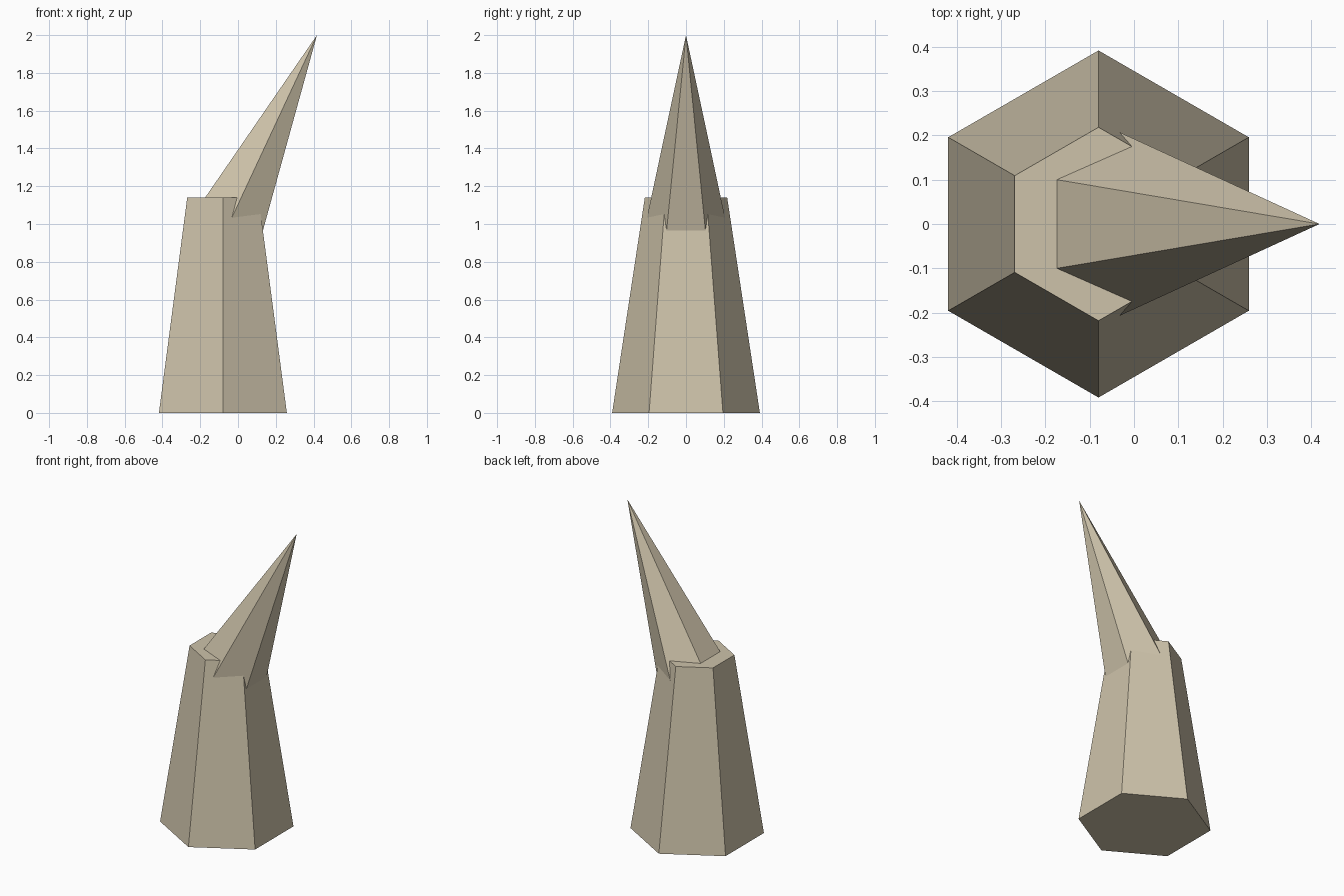
import bpy, bmesh, math
from mathutils import Matrix, Vector

cube = bpy.data.objects.get("Cube")
if cube:
    bpy.data.objects.remove(cube, do_unlink=True)

SIDES = 6

# Single sandy stone colour
stone = bpy.data.materials.new("sandy_stone")
stone.use_nodes = True
color = (0.61, 0.54, 0.40, 1)
stone.diffuse_color = color
stone.node_tree.nodes["Principled BSDF"].inputs["Base Color"].default_value = color


def hex_ring(bm, radius, z):
    """Six vertices with corners on the +y and -y axes."""
    angles = [math.tau * i / SIDES for i in range(SIDES)]
    return [bm.verts.new((-radius * math.sin(a), radius * math.cos(a), z)) for a in angles]


def hex_solid(name, bottom_radius, top_radius, z0, z1, matrix):
    """Capped hexagonal frustum, or a pyramid when the top radius is zero."""
    bm = bmesh.new()
    low = hex_ring(bm, bottom_radius, z0)
    bm.faces.new(low)
    if top_radius > 0:
        high = hex_ring(bm, top_radius, z1)
        bm.faces.new(high)
    else:
        high = [bm.verts.new((0, 0, z1))] * SIDES
    for i in range(SIDES):
        j = (i + 1) % SIDES
        corners = [low[i], low[j], high[j]]
        if top_radius > 0:
            corners.append(high[i])
        bm.faces.new(corners)
    bmesh.ops.recalc_face_normals(bm, faces=bm.faces)
    bm.transform(matrix)
    mesh = bpy.data.meshes.new(name)
    bm.to_mesh(mesh)
    bm.free()
    mesh.materials.append(stone)
    obj = bpy.data.objects.new(name, mesh)
    bpy.context.collection.objects.link(obj)
    return obj


# Tapered upright base
hex_solid("base", 0.391, 0.218, 0, 1.14, Matrix.Translation((-0.08, 0, 0)))

# Leaning spike, placed by its tip, its root buried in the base
tip = Vector((0.418, 0, 2.0))
length = 1.15
lean = Matrix.Rotation(math.radians(25), 4, "Y")
hex_solid("spike", length * 0.194, 0, -length, 0, Matrix.Translation(tip) @ lean)
